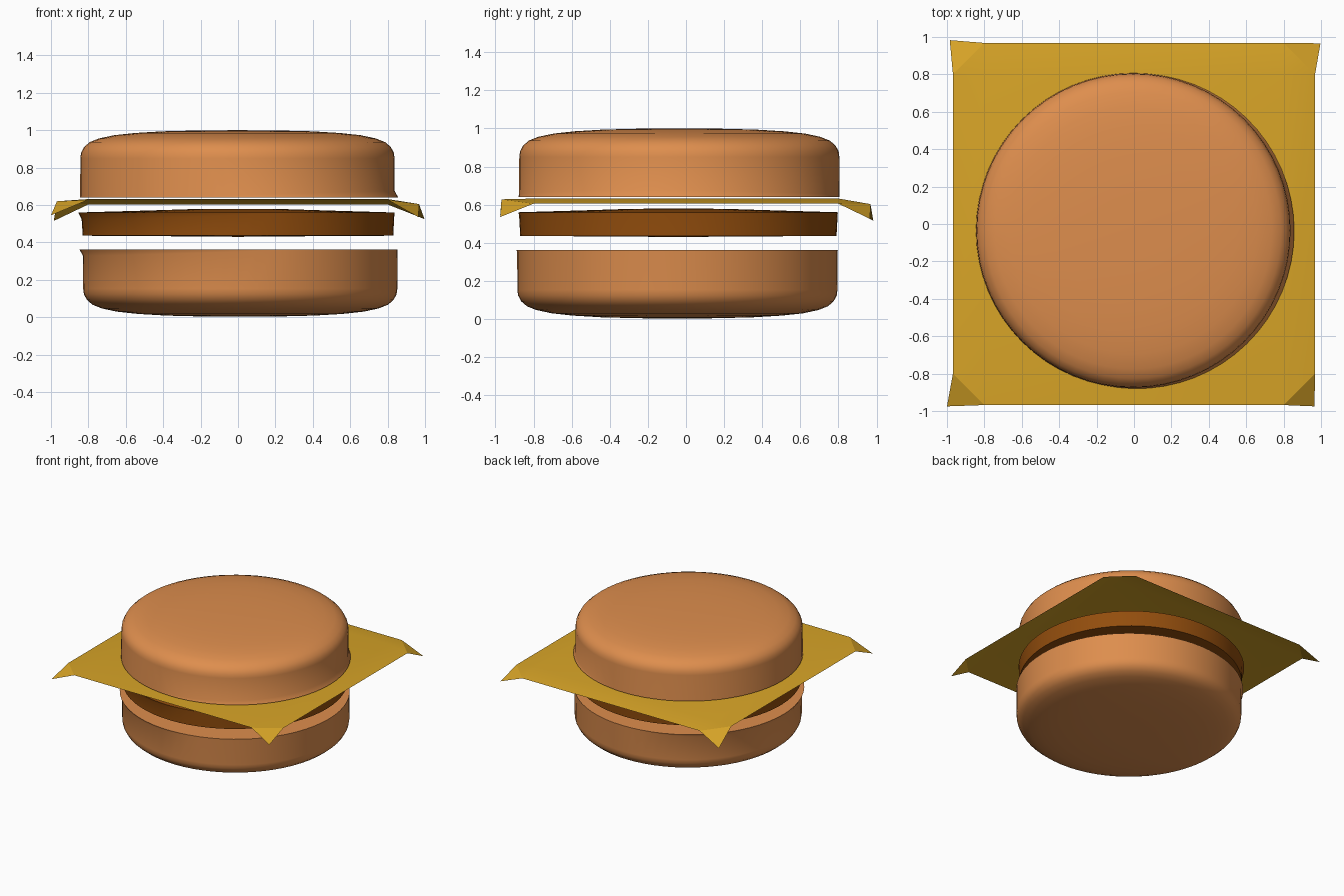
import bpy, bmesh, math

if "Cube" in bpy.data.objects:
    bpy.data.objects.remove(bpy.data.objects["Cube"])

SEG = 64


def paint(obj, name, color):
    mat = bpy.data.materials.get(name) or bpy.data.materials.new(name)
    mat.diffuse_color = (*color, 1)
    mat.use_nodes = True
    mat.node_tree.nodes["Principled BSDF"].inputs["Base Color"].default_value = mat.diffuse_color
    obj.data.materials.append(mat)


def make_object(name, bm, smooth_angle):
    mesh = bpy.data.meshes.new(name)
    bm.to_mesh(mesh)
    bm.free()
    obj = bpy.data.objects.new(name, mesh)
    bpy.context.collection.objects.link(obj)
    bpy.ops.object.select_all(action='DESELECT')
    obj.select_set(True)
    bpy.context.view_layer.objects.active = obj
    bpy.ops.object.shade_smooth_by_angle(angle=math.radians(smooth_angle))
    return obj


def lathe(name, profile, center, lip_ring, lip_dir, lip_sign):
    """Spin (r, z) points; lip_ring flares out on one side, the next ring inward follows it."""
    bm = bmesh.new()
    rings = []
    for i, (r, z) in enumerate(profile):
        if r == 0:
            rings.append([bm.verts.new((center[0], center[1], z))])
            continue
        ring = []
        for k in range(SEG):
            a = 2 * math.pi * k / SEG
            side = max(0, math.cos(a - lip_dir))
            rr = r + (0.018 * side if i == lip_ring else 0)
            zz = z + (lip_sign * 0.028 * side if i == lip_ring - lip_sign_index else 0)
            ring.append(bm.verts.new((center[0] + rr * math.cos(a), center[1] + rr * math.sin(a), zz)))
        rings.append(ring)
    for a, b in zip(rings, rings[1:]):
        for k in range(SEG):
            n = (k + 1) % SEG
            if len(a) == 1:
                bm.faces.new((a[0], b[k], b[n]))
            elif len(b) == 1:
                bm.faces.new((a[k], b[0], a[n]))
            else:
                bm.faces.new((a[k], b[k], b[n], a[n]))
    bmesh.ops.recalc_face_normals(bm, faces=bm.faces)
    return make_object(name, bm, 35)


lip_sign_index = 1   # the crease ring sits just before the lip ring in every profile
BUN = (0.73, 0.27, 0.075)

# Bun half: rounded crown, straight wall, creased lip, flat cut face
bun = [(0, 1.0), (0.2, 0.999), (0.4, 0.994), (0.55, 0.985), (0.66, 0.973), (0.74, 0.956),
       (0.79, 0.936), (0.82, 0.91), (0.836, 0.88), (0.84, 0.85), (0.841, 0.647), (0.842, 0.64), (0, 0.64)]
top_bun = lathe("top_bun", bun, (-0.003, -0.035), 11, math.radians(-10), 1)
paint(top_bun, "bread", BUN)

# Bottom bun is the same half turned over
flipped = [(r, 1.003 - z) for r, z in bun]
bottom_bun = lathe("bottom_bun", flipped, (0.012, -0.045), 11, math.radians(190), -1)
paint(bottom_bun, "bread", BUN)

# Patty: disc with a slightly domed top
patty_profile = [(0, 0.43), (0.2, 0.432), (0.83, 0.436), (0.836, 0.55), (0.837, 0.56),
                 (0.5, 0.57), (0.25, 0.578), (0, 0.58)]
patty = lathe("patty", patty_profile, (0, -0.04), 4, math.radians(190), -1)
paint(patty, "meat", (0.29, 0.075, 0.004))

# Cheese slice: thin square sheet with bent edges and drooping corners
corners = {(0, 0): (-1.0, -0.975, 0.545), (3, 0): (0.965, -0.975, 0.535),
           (0, 3): (-0.985, 0.983, 0.515), (3, 3): (0.997, 0.966, 0.525)}
steps = (-0.968, -0.8, 0.8, 0.968)
edge_x, edge_y = {0: 0.62, 3: 0.605}, {0: 0.628, 3: 0.603}
bm = bmesh.new()
grid = {}
for i, x in enumerate(steps):
    for j, y in enumerate(steps):
        z = edge_x.get(i, edge_y.get(j, 0.632))
        grid[i, j] = bm.verts.new(corners.get((i, j), (x, y, z)))
for i in range(3):
    for j in range(3):
        q = [grid[i, j], grid[i + 1, j], grid[i + 1, j + 1], grid[i, j + 1]]
        if (i, j) in ((0, 0), (2, 2)):
            # fold across the corner
            bm.faces.new((q[0], q[1], q[3]))
            bm.faces.new((q[1], q[2], q[3]))
        elif (i, j) in ((2, 0), (0, 2)):
            bm.faces.new((q[0], q[1], q[2]))
            bm.faces.new((q[0], q[2], q[3]))
        else:
            bm.faces.new(q)
cheese = make_object("cheese_slice", bm, 10)
paint(cheese, "cheese", (0.68, 0.37, 0.02))
